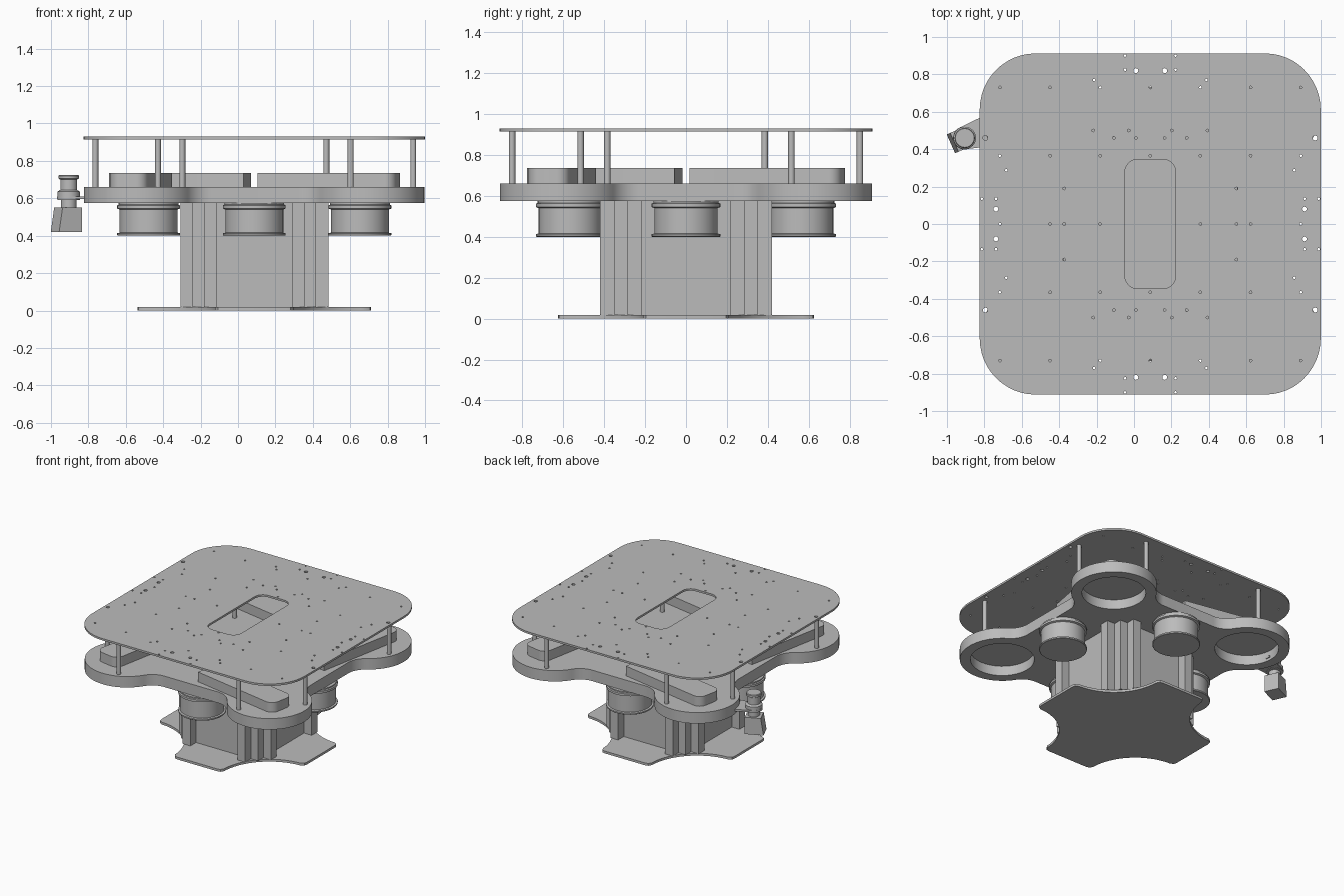
import bpy, bmesh, math
from mathutils import Matrix

if "Cube" in bpy.data.objects:
    bpy.data.objects.remove(bpy.data.objects["Cube"])

CX = 0.087      # the sensor sticks out on one side, so the body sits off centre
LOBE = 0.61     # wheel centre offset on both axes

grey = bpy.data.materials.new("plain grey")
grey.use_nodes = True
grey.diffuse_color = (0.5, 0.5, 0.5, 1)
grey.node_tree.nodes["Principled BSDF"].inputs["Base Color"].default_value = (0.5, 0.5, 0.5, 1)


def finish(name, mesh, loc=(CX, 0, 0)):
    ob = bpy.data.objects.new(name, mesh)
    bpy.context.scene.collection.objects.link(ob)
    ob.location = loc
    mesh.materials.clear()
    mesh.materials.append(grey)
    bpy.ops.object.select_all(action='DESELECT')
    ob.select_set(True)
    bpy.context.view_layer.objects.active = ob
    bpy.ops.object.shade_smooth_by_angle(angle=math.radians(30))
    return ob


def arc(cx, cy, r, a0, a1, n=12):
    """Points on an arc, angles in degrees."""
    return [(cx + r * math.cos(math.radians(a0 + (a1 - a0) * i / n)),
             cy + r * math.sin(math.radians(a0 + (a1 - a0) * i / n))) for i in range(n + 1)]


def circle(x, y, r, n=32):
    return arc(x, y, r, 0, 360, n)[:-1]


def spin(pts):
    """Repeat a quarter outline four times round the centre."""
    out = []
    for _ in range(4):
        out += pts
        pts = [(-y, x) for x, y in pts]
    return out


def rounded_rect(w, h, r):
    return [p for sx, sy, a in ((1, 1, 0), (-1, 1, 90), (-1, -1, 180), (1, -1, 270))
            for p in arc(sx * (w - r), sy * (h - r), r, a, a + 90)]


def plate(name, loops, z0, z1):
    """Extrude an outline, with any further loops as holes."""
    cu = bpy.data.curves.new(name, 'CURVE')
    cu.dimensions = '2D'
    cu.fill_mode = 'BOTH'
    cu.extrude = (z1 - z0) / 2
    for pts in loops:
        sp = cu.splines.new('POLY')
        sp.points.add(len(pts) - 1)
        for p, (x, y) in zip(sp.points, pts):
            p.co = (x, y, 0, 1)
        sp.use_cyclic_u = True
    tmp = bpy.data.objects.new("tmp", cu)
    bpy.context.scene.collection.objects.link(tmp)
    dg = bpy.context.evaluated_depsgraph_get()
    mesh = bpy.data.meshes.new_from_object(tmp.evaluated_get(dg))
    bpy.data.objects.remove(tmp)
    bm = bmesh.new()
    bm.from_mesh(mesh)
    bmesh.ops.remove_doubles(bm, verts=bm.verts, dist=0.0001)
    bmesh.ops.recalc_face_normals(bm, faces=bm.faces)
    bmesh.ops.translate(bm, verts=bm.verts, vec=(0, 0, (z0 + z1) / 2))
    bm.to_mesh(mesh)
    bm.free()
    return finish(name, mesh)


def lathe(name, profile, x, y, n=48):
    """Turn a list of (radius, height) into a closed round part."""
    bm = bmesh.new()
    rings = [[bm.verts.new((px, py, z)) for px, py in circle(0, 0, r, n)] for r, z in profile]
    for a, b in zip(rings, rings[1:]):
        for i in range(n):
            j = (i + 1) % n
            bm.faces.new((a[i], a[j], b[j], b[i]))
    bm.faces.new(rings[0][::-1])
    bm.faces.new(rings[-1])
    mesh = bpy.data.meshes.new(name)
    bm.to_mesh(mesh)
    bm.free()
    return finish(name, mesh, (x, y, 0))


# Base plate: four flat tabs with round wheel cutouts between them
base = [(0.625, -0.17), (0.625, 0.17), (0.62, 0.195)] + \
    arc(LOBE, LOBE, 0.40, 268, 182, 24) + [(0.195, 0.62)]
plate("base_plate", [spin(base)], 0, 0.018)

# Central column with stepped corners
steps = [(0.35, 0.215), (0.42, 0.215), (0.42, 0.285), (0.35, 0.285), (0.35, 0.35),
         (0.285, 0.35), (0.285, 0.42), (0.215, 0.42), (0.215, 0.35)]
plate("column", [[(x * 0.942, y) for x, y in spin(steps)]], 0.018, 0.575)

# Middle deck: round lobes blended into straight inset sides
R, FIL, SIDE = 0.30, 0.15, 0.70
rise = SIDE + FIL - LOBE
run = math.sqrt((R + FIL) ** 2 - rise ** 2)
t = math.degrees(math.atan2(run, rise))
quarter = (arc(SIDE + FIL, LOBE - run, FIL, 180, 180 - t)
           + arc(LOBE, LOBE, R, -t, 90 + t, 40)
           + arc(LOBE - run, SIDE + FIL, FIL, t - 90, -90))
deck = spin(quarter)
wells = [circle(sx * LOBE, sy * LOBE, 0.225, 48) for sx in (-1, 1) for sy in (-1, 1)]
plate("middle_deck", [deck] + wells, 0.575, 0.65)
plate("middle_deck_top", [deck], 0.65, 0.66)

# Motor drums under the deck
drum = [(0.165, 0.40), (0.168, 0.403), (0.168, 0.413), (0.155, 0.416), (0.155, 0.54),
        (0.168, 0.545), (0.168, 0.562), (0.16, 0.566), (0.16, 0.575)]
for name, dx, dy in (("front", 0, -1), ("back", 0, 1), ("left", 1, 0), ("right", -1, 0)):
    lathe(name + "_drum", drum, CX + dx * 0.565, dy * 0.565)

# Tilted drive boxes on the deck, one per corner
f, L, W = 0.06, 0.745, 0.205
outline = [(0, W), (0, 0)] + arc(L - f, f, f, -90, 0, 8) + arc(L - f, W - f, f, 0, 90, 8)
for k in range(4):
    box = plate("drive_box_%d" % (k + 1), [outline], 0.66, 0.735)
    box.data.transform(Matrix.Rotation(k * math.pi / 2, 4, 'Z')
                       @ Matrix.Translation((0.018, -0.64, 0))
                       @ Matrix.Rotation(math.radians(-10.8), 4, 'Z'))

# Standoff posts carrying the top plate
for sx in (-1, 1):
    for sy in (-1, 1):
        for px, py in ((0.85, 0.515), (0.515, 0.85), (0.385, 0.385)):
            lathe("standoff_post", [(0.016, 0.66), (0.016, 0.915)],
                  CX + sx * px, sy * py, 16)

# Top plate with centre slot and mounting holes
small = [(0.30, 0.77), (0.305, 0.5), (0.115, 0.5), (0.195, 0.46), (0.077, 0.46),
         (0.135, 0.9), (0.135, 0.825), (0.77, 0.287), (0.46, 0.19), (0.46, 0),
         (0.9, 0.135), (0.825, 0.135)]
small += [(i * 0.268, j * 0.365) for i in range(4) for j in range(3)
          if (i, j) != (0, 0)]
large = [(0.077, 0.82), (0.825, 0.08), (0.882, 0.46)]
spots = {(sx * x + 0.0, sy * y + 0.0, r) for group, r in ((small, 0.007), (large, 0.013))
         for x, y in group for sx in (-1, 1) for sy in (-1, 1)}
holes = [circle(x, y, r, 12) for x, y, r in sorted(spots)]
plate("top_plate", [rounded_rect(0.912, 0.912, 0.30), rounded_rect(0.136, 0.346, 0.07)] + holes,
      0.915, 0.93)

# Sensor on a bracket at the right rear
SX, SY = -0.905, 0.46
bracket = [(-0.74, 0.42), (-0.74, 0.6), (-0.81, 0.575)] + \
    arc(SX, SY, 0.062, 115, 290, 16)
plate("sensor_bracket", [[(x - CX, y) for x, y in bracket]], 0.595, 0.61)
lathe("sensor_barrel", [(0.042, 0.53), (0.042, 0.59), (0.06, 0.592), (0.06, 0.635),
                        (0.045, 0.645), (0.045, 0.70), (0.054, 0.705), (0.054, 0.72),
                        (0.05, 0.725)], SX, SY, 32)

# Sensor head: a turned block whose outer face slopes outwards at the bottom
bm = bmesh.new()
bmesh.ops.create_cube(bm, size=1)
for v in bm.verts:
    v.co.x *= 0.135
    v.co.y *= 0.11
    v.co.z *= 0.13
    if v.co.x < 0 and v.co.z > 0:
        v.co.x += 0.02
bmesh.ops.rotate(bm, verts=bm.verts, matrix=Matrix.Rotation(math.radians(24), 3, 'Z'))
head = bpy.data.meshes.new("sensor_head")
bm.to_mesh(head)
bm.free()
finish("sensor_head", head, (-0.917, 0.456, 0.485))
